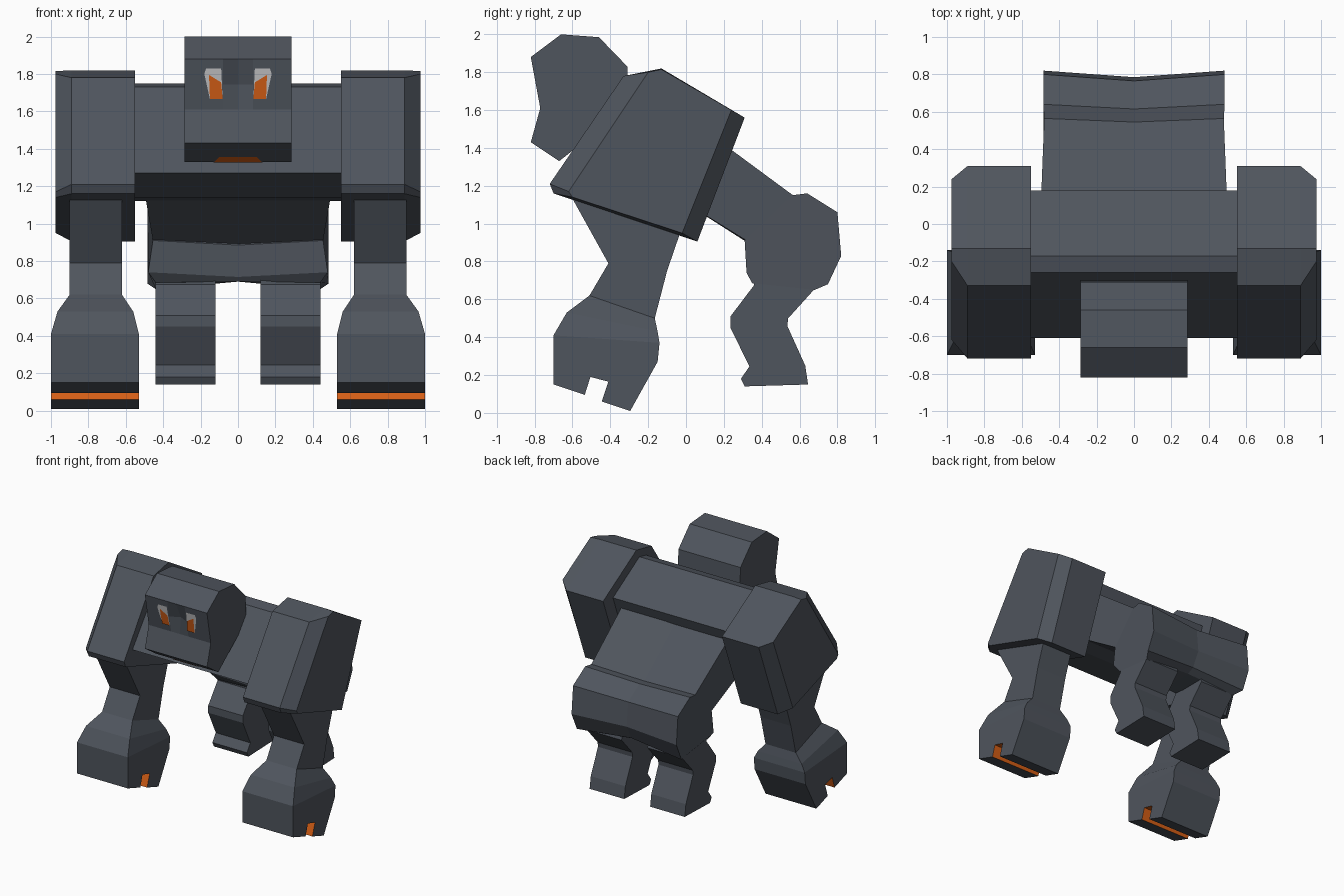
import bpy, bmesh


def mat(name, rgb):
    m = bpy.data.materials.new(name)
    m.diffuse_color = (*rgb, 1)
    return m


GREY = mat("slate grey", (0.078, 0.09, 0.11))
ORANGE = mat("glowing orange", (0.68, 0.115, 0.008))
WHITE = mat("eye white", (0.56, 0.56, 0.57))


def finish(name, bm, mats, mirror=False):
    me = bpy.data.meshes.new(name)
    bm.to_mesh(me)
    bm.free()
    ob = bpy.data.objects.new(name, me)
    bpy.context.collection.objects.link(ob)
    for m in mats:
        me.materials.append(m)
    if mirror:
        ob.modifiers.new("mirror", "MIRROR").use_axis[0] = True
    return ob


def loft(name, rings, mirror=False, caps=True, orange=None):
    """Skin a list of equal-length rings; 'orange' is a rule on faces."""
    bm = bmesh.new()
    vs = [[bm.verts.new(p) for p in r] for r in rings]
    n = len(rings[0])
    for a, b in zip(vs, vs[1:]):
        for i in range(n):
            j = (i + 1) % n
            bm.faces.new((a[i], a[j], b[j], b[i]))
    if caps:
        bm.faces.new(vs[0])
        bm.faces.new(vs[-1])
    bmesh.ops.recalc_face_normals(bm, faces=bm.faces)
    if orange:
        for f in bm.faces:
            f.material_index = int(orange(f))
    return finish(name, bm, [GREY, ORANGE], mirror)


def at(x, prof):
    return [(x, y, z) for y, z in prof]


def plate(name, pts, m, mirror=False):
    """Thin painted plate facing the front."""
    bm = bmesh.new()
    f = bm.faces.new([bm.verts.new(p) for p in pts])
    f.normal_update()
    if f.normal.y > 0:
        f.normal_flip()
    return finish(name, bm, [m], mirror)


# Chest
chest = [(-0.26, 1.73), (-0.17, 1.75), (0.18, 1.54), (0.02, 1.12), (-0.2, 1.14), (-0.61, 1.27)]
loft("chest", [at(-0.57, chest), at(0.57, chest)])

# Shoulders with chamfered outer edges
inner = [(-0.33, 1.78), (-0.13, 1.82), (0.31, 1.56), (0.06, 0.905), (-0.70, 1.16), (-0.72, 1.21)]
outer = [(-0.20, 1.80), (-0.13, 1.815), (0.24, 1.60), (-0.02, 0.95), (-0.60, 1.14), (-0.62, 1.17)]
loft("shoulder", [at(0.55, inner), at(0.89, inner), at(0.975, outer)], mirror=True)

# Arms: rings run down from the shoulder to the fist
arm = [(0.62, 0.90, (-0.66, 1.24), (0.02, 1.10)),
       (0.62, 0.90, (-0.41, 0.79), (-0.10, 0.75)),
       (0.62, 0.90, (-0.51, 0.62), (-0.165, 0.50)),
       (0.56, 0.965, (-0.63, 0.53), (-0.15, 0.43)),
       (0.53, 1.0, (-0.70, 0.41), (-0.14, 0.37))]
loft("arm", [[(a, *f), (b, *f), (b, *k), (a, *k)] for a, b, f, k in arm], mirror=True, caps=False)

# Fists with a glowing groove underneath
fist = [(-0.70, 0.41), (-0.70, 0.15), (-0.535, 0.095), (-0.505, 0.19), (-0.41, 0.165),
        (-0.445, 0.06), (-0.295, 0.01), (-0.15, 0.27), (-0.14, 0.37)]


def in_groove(f):
    c = f.calc_center_median()
    return abs(f.normal.x) < 0.5 and -0.53 < c.y < -0.42 and 0.1 < c.z < 0.2


loft("fist", [at(0.53, fist), at(1.0, fist)], mirror=True, orange=in_groove)

# Waist, slightly creased along the middle
waist = [(0.50, (0.05, 1.53), 0.50, (-0.10, 1.17), 0.0),
         (0.48, (0.565, 1.15), 0.455, (0.32, 0.91), 0.02)]
loft("waist", [[(-a, *t), (0, t[0] - c, t[1] - c), (a, *t), (b, *u), (0, u[0] + c, u[1] - c), (-b, *u)]
               for a, t, b, u, c in waist])

# Hips: side profile narrows at the bottom, middle is pulled in
side = [(0.48, 0.56, 1.15), (0.485, 0.64, 1.16), (0.485, 0.80, 1.06), (0.485, 0.82, 0.83),
        (0.485, 0.75, 0.68), (0.44, 0.68, 0.65), (0.44, 0.35, 0.685), (0.48, 0.32, 0.74),
        (0.455, 0.31, 0.91)]
mid = [(0.545, 1.13), (0.615, 1.135), (0.765, 1.04), (0.785, 0.84),
       (0.72, 0.72), (0.66, 0.69), (0.37, 0.69), (0.34, 0.715), (0.33, 0.885)]
loft("hips", [[(-x, y, z) for x, y, z in side], at(0, mid), side])

# Hind legs
leg = [(0.36, 0.74), (0.66, 0.74), (0.68, 0.655), (0.54, 0.50), (0.535, 0.46), (0.63, 0.25),
       (0.645, 0.15), (0.31, 0.14), (0.29, 0.18), (0.335, 0.245), (0.235, 0.45),
       (0.235, 0.51), (0.36, 0.675)]
loft("hind_leg", [at(0.12, leg), at(0.44, leg)], mirror=True)

# Head with a notch between the eyes
head = [(-0.66, 2.0), (-0.46, 1.985), (-0.31, 1.83), (-0.30, 1.62), (-0.48, 1.48),
        (-0.67, 1.33), (-0.82, 1.43), (-0.77, 1.61), (-0.795, 1.745), (-0.82, 1.88)]
notch = [(-0.755, z) if z == 1.745 else (y, z) for y, z in head]
loft("head", [at(-0.287, head), at(-0.08, head), at(0, notch), at(0.08, head), at(0.287, head)])


# Eyes and mouth
def face_y(z, off):
    return -0.77 - (z - 1.61) * 0.185 - off


white = [(0.18, 1.80), (0.17, 1.83), (0.09, 1.83), (0.082, 1.665), (0.15, 1.665)]
iris = [(0.155, 1.795), (0.09, 1.755), (0.082, 1.665), (0.15, 1.665)]
plate("eye", [(x, face_y(z, 0.004), z) for x, z in white], WHITE, mirror=True)
plate("iris", [(x, face_y(z, 0.008), z) for x, z in iris], ORANGE, mirror=True)
lips = [(-0.13, 1.332), (-0.10, 1.36), (0.10, 1.36), (0.13, 1.332)]
plate("mouth", [(x, -0.672 - (z - 1.33) * 1.5, z - 0.004) for x, z in lips], ORANGE)
